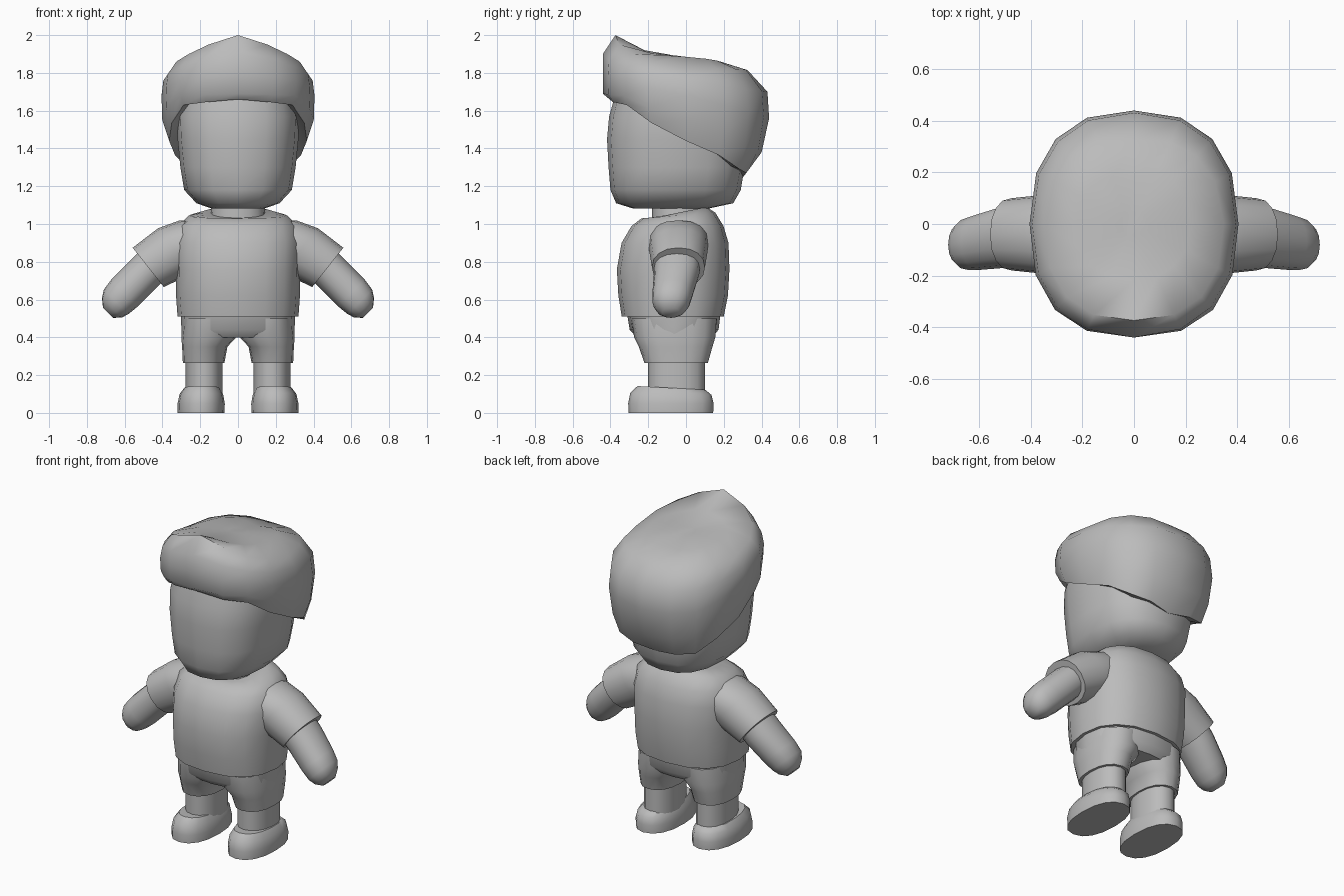
import bpy, math
from mathutils import Vector

if "Cube" in bpy.data.objects:
    bpy.data.objects.remove(bpy.data.objects["Cube"])

SEG = 16
grey = bpy.data.materials.new("soft_grey")
grey.diffuse_color = (0.5, 0.5, 0.5, 1)
grey.use_nodes = True
grey.node_tree.nodes["Principled BSDF"].inputs["Base Color"].default_value = grey.diffuse_color


def finish(name, verts, faces, mirror, angle):
    me = bpy.data.meshes.new(name)
    me.from_pydata(verts, [], faces)
    me.materials.append(grey)
    ob = bpy.data.objects.new(name, me)
    bpy.context.collection.objects.link(ob)
    bpy.ops.object.select_all(action='DESELECT')
    ob.select_set(True)
    bpy.context.view_layer.objects.active = ob
    bpy.ops.object.mode_set(mode='EDIT')
    bpy.ops.mesh.select_all(action='SELECT')
    bpy.ops.mesh.normals_make_consistent(inside=False)
    bpy.ops.object.mode_set(mode='OBJECT')
    bpy.ops.object.shade_smooth_by_angle(angle=math.radians(angle))
    if mirror:
        m = ob.modifiers.new("mirror", 'MIRROR')
        m.use_mirror_merge = False
    return ob


def oval(i, e):
    """Point i of a unit superellipse, starting at the front (-y)."""
    t = 2 * math.pi * i / SEG
    s, c = math.sin(t), -math.cos(t)
    p = lambda v: math.copysign(abs(v) ** (2 / e), v) if abs(v) > 1e-6 else 0.0
    return p(s), p(c)


def skin(count):
    faces = [(k * SEG + i, k * SEG + (i + 1) % SEG, (k + 1) * SEG + (i + 1) % SEG, (k + 1) * SEG + i)
             for k in range(count - 1) for i in range(SEG)]
    return faces + [tuple(range(SEG)), tuple(range((count - 1) * SEG, count * SEG))]


def loft(name, rings, e=2.2, axis=(0, 0, 1), mirror=False, angle=45):
    """rings: x, y, z, half width, half depth, optional rise towards the back."""
    a = Vector(axis).normalized()
    u, v = Vector((a.z, 0, -a.x)), Vector((0, 1, 0))
    verts = []
    for x, y, z, ru, rv, *rise in rings:
        for i in range(SEG):
            s, c = oval(i, e)
            p = Vector((x, y, z)) + u * (ru * s) + v * (rv * c)
            p.z += (rise[0] if rise else 0) * c
            verts.append(p)
    return finish(name, verts, skin(len(rings)), mirror, angle)


# head
loft("head", [(0, -.08, 1.082, .14, .2), (0, -.06, 1.11, .22, .31), (0, -.055, 1.18, .285, .345),
              (0, -.05, 1.3, .305, .36), (0, -.05, 1.45, .32, .368), (0, -.05, 1.57, .325, .357),
              (0, -.04, 1.7, .3, .33)], e=2.5, angle=60)

# hair: each ring gives scale and height at front, front corner, side, back corner, back
hair = [((.8, .8, .78, .7, .6), (1.68, 1.65, 1.46, 1.31, 1.27)),
        ((.92, .95, .9, .86, .69), (1.66, 1.63, 1.44, 1.29, 1.25)),
        ((1, 1, .99, .95, .91), (1.69, 1.68, 1.55, 1.41, 1.38)),
        ((1, 1.01, 1, 1, 1), (1.79, 1.76, 1.68, 1.58, 1.56)),
        ((1, .98, .975, .97, .98), (1.90, 1.83, 1.76, 1.71, 1.70)),
        ((.85, .86, .86, .8, .74), (2.0, 1.9, 1.82, 1.82, 1.815)),
        ((.5, .5, .55, .5, .4), (1.92, 1.90, 1.885, 1.865, 1.85)),
        ((.12, .12, .12, .12, .12), (1.89, 1.89, 1.885, 1.88, 1.88))]
verts = []
for scales, heights in hair:
    for i in range(SEG):
        k = min(i, SEG - i) * 8 / SEG
        j = min(int(k), 3)
        f = k - j
        s, c = oval(i, 2.4)
        r = scales[j] * (1 - f) + scales[j + 1] * f
        verts.append((.405 * r * s, .44 * r * c, heights[j] * (1 - f) + heights[j + 1] * f))
finish("hair", verts, skin(len(hair)), False, 60)

# neck, shirt and sleeves
loft("neck", [(0, -.04, 1.0, .15, .14), (0, -.04, 1.1, .14, .14)])
loft("shirt", [(0, -.07, .51, .32, .27), (0, -.068, .62, .328, .29), (0, -.068, .76, .33, .298),
               (0, -.058, .9, .335, .283), (0, -.045, .99, .315, .243), (0, -.04, 1.045, .26, .195, .015),
               (0, -.04, 1.06, .18, .15, .03)], e=2.4, angle=60)
loft("sleeve", [(.12, -.04, .95, .09, .13), (.22, -.04, .91, .14, .16), (.33, -.04, .86, .15, .155),
                (.475, -.04, .77, .133, .14)], axis=(.78, 0, -.62), mirror=True, angle=60)

# arms with rounded hands
loft("arm", [(.40, -.045, .835, .10, .125), (.50, -.05, .735, .10, .12), (.60, -.07, .635, .1, .108),
             (.645, -.078, .588, .092, .1), (.668, -.08, .557, .074, .08), (.688, -.08, .53, .038, .045)],
     axis=(.7, 0, -.7), mirror=True, angle=60)

# shorts
loft("shorts_hips", [(0, -.06, .4, .297, .2), (0, -.063, .44, .3, .235), (0, -.065, .54, .302, .25)], e=2.4)
loft("shorts_leg", [(.182, -.052, .265, .11, .168), (.176, -.055, .35, .12, .195), (.155, -.06, .4, .145, .215),
                    (.15, -.063, .5, .14, .225)], e=2.3, mirror=True)

# legs and shoes
loft("leg", [(.18, -.05, .1, .097, .15), (.18, -.05, .3, .097, .15)], mirror=True)
loft("shoe", [(.195, -.08, 0, .124, .224), (.195, -.08, .05, .125, .226), (.194, -.08, .1, .115, .215, -.005),
              (.19, -.077, .132, .095, .18, -.01)], e=2.3, mirror=True)
